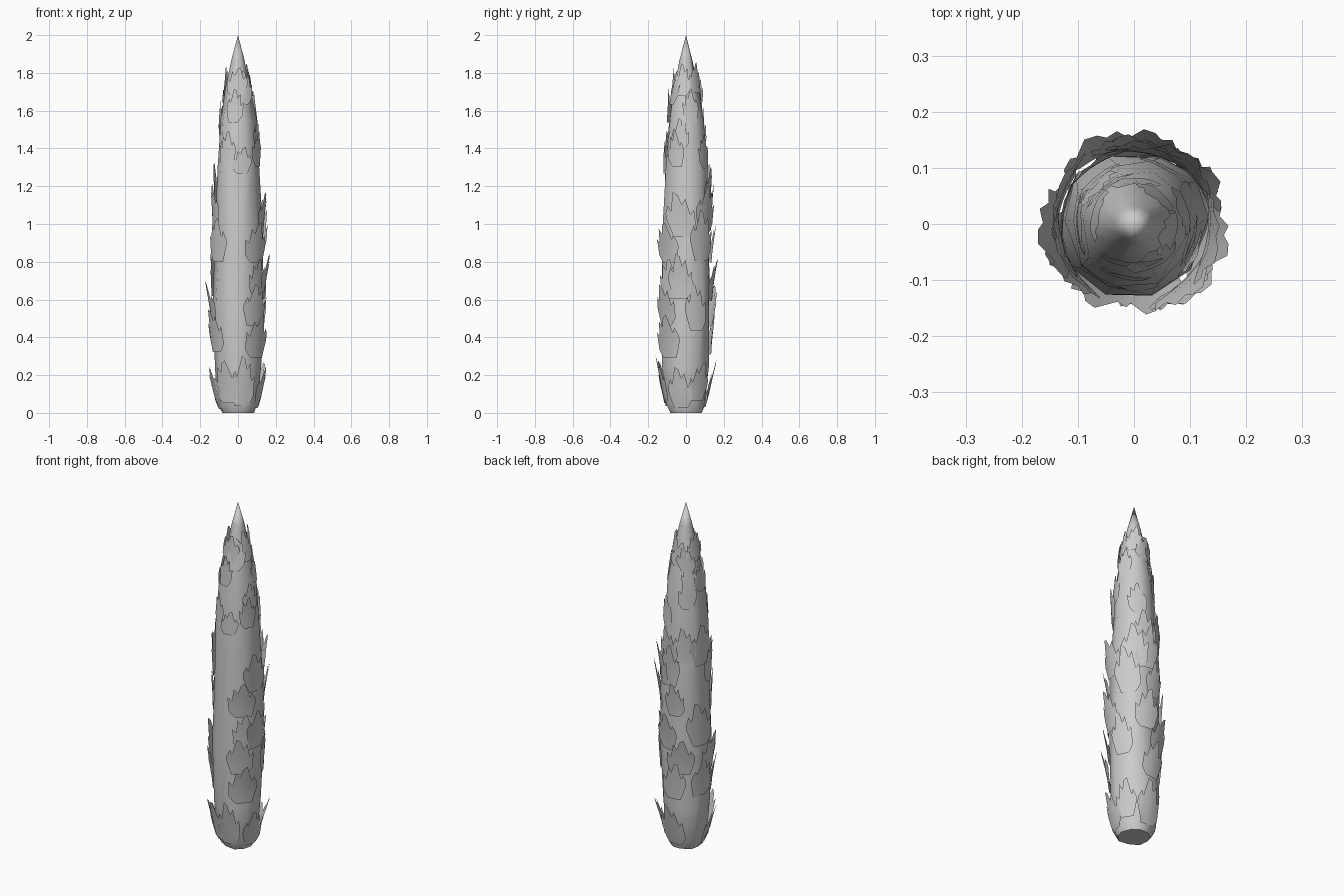
import bpy, math, random
from mathutils import Vector

random.seed(11)
cube = bpy.data.objects.get("Cube")
if cube:
    bpy.data.objects.remove(cube)

# One plain grey for the whole tree
grey = bpy.data.materials.new("pale grey")
grey.use_nodes = True
GREY = (0.6, 0.6, 0.6, 1)
grey.diffuse_color = GREY
grey.node_tree.nodes["Principled BSDF"].inputs["Base Color"].default_value = GREY

# Height and radius of the slim foliage column
PROFILE = [(0.0, 0.085), (0.05, 0.108), (0.25, 0.128), (0.6, 0.133), (0.95, 0.128),
           (1.3, 0.113), (1.55, 0.095), (1.72, 0.066), (1.87, 0.033), (2.0, 0.0)]
SIDES = 10


def radius(z):
    for (z0, r0), (z1, r1) in zip(PROFILE, PROFILE[1:]):
        if z <= z1:
            return r0 + (r1 - r0) * max(0, z - z0) / (z1 - z0)
    return 0.0


def make(name, verts, faces):
    mesh = bpy.data.meshes.new(name)
    mesh.from_pydata(verts, [], faces)
    mesh.materials.append(grey)
    mesh.update()
    ob = bpy.data.objects.new(name, mesh)
    bpy.context.collection.objects.link(ob)
    for p in mesh.polygons:
        p.use_smooth = len(p.vertices) < SIDES


# Foliage core: uneven rings closed by a tip and a flat base
verts, faces = [], []
for z, r in PROFILE[:-1]:
    for i in range(SIDES):
        a = math.tau * (i + random.uniform(-0.15, 0.15)) / SIDES
        rr = r * random.uniform(0.93, 1.07)
        verts.append((rr * math.cos(a), rr * math.sin(a), z))
tip = len(verts)
verts.append((0, 0, 2))
for k in range(len(PROFILE) - 1):
    for i in range(SIDES):
        a, b = k * SIDES + i, k * SIDES + (i + 1) % SIDES
        if k == len(PROFILE) - 2:
            faces.append((a, b, tip))
        else:
            faces.append((a, b, b + SIDES, a + SIDES))
faces.append(tuple(reversed(range(SIDES))))
make("foliage_core", verts, faces)

# Ragged leaf outline: across, lower edge, upper edge (fractions of the spray)
OUTLINE = [(-0.5, 0.4, 0.52), (-0.38, 0.15, 0.7), (-0.3, 0.0, 0.58), (-0.14, 0.0, 1.0),
           (0.02, 0.0, 0.93), (0.12, 0.0, 0.72), (0.26, 0.0, 0.85), (0.36, 0.06, 0.5),
           (0.5, 0.2, 0.6)]
ROWS = 3


def spray(name, angle, z, height, flare, width):
    """Jagged, nearly flat sheet rooted in the core, peeling outward and leaning."""
    flip = random.choice((-1, 1))
    lean = random.uniform(-0.25, 0.25)
    a = math.radians(angle)
    normal = Vector((math.cos(a), math.sin(a)))
    tangent = Vector((-normal.y, normal.x))
    vs, fs = [], []
    for u, low, high in OUTLINE:
        for j in range(ROWS + 1):
            t = low + (high - low) * j / ROWS
            h = z + t * height
            r = max(radius(h), 0.015)
            side = flip * u * width + lean * t * width
            # A gentle curl follows the core but lets the edges stand clear
            out = r + 0.004 + flare * t ** 1.4 - 0.35 * side * side / (r + 0.02)
            p = normal * out + tangent * side
            vs.append((p.x, p.y, h))
    n = ROWS + 1
    for c in range(len(OUTLINE) - 1):
        for j in range(ROWS):
            q = (c * n + j, (c + 1) * n + j, (c + 1) * n + j + 1, c * n + j + 1)
            fs.append(q if flip > 0 else q[::-1])
    make(name, vs, fs)


# Height of each tier followed by the directions its sprays face
TIERS = [(0.04, (-112, -15, 32, 92, -165, -80)),
         (0.3, (-42, 95, 158, -150)),
         (0.44, (-52, 25, 115, -168)),
         (0.6, (-35, 80, 162, -12)),
         (0.78, (-42, 38, 98, -145)),
         (0.95, (-8, 50, 82, -162)),
         (1.08, (75, 170, 122)),
         (1.28, (-118, -25, 65, -80)),
         (1.4, (-20, 130)),
         (1.52, (20, -105, 140, 185)),
         (1.62, (-70, 90, 130)),
         (1.69, (-95, -15, 45, 165))]
for k, (z, angles) in enumerate(TIERS):
    for i, angle in enumerate(angles):
        top = z > 1.25
        spray(f"leaf_spray_{k + 1}_{i + 1}", angle, z + random.uniform(-0.02, 0.03),
              random.uniform(0.14, 0.19) if top else random.uniform(0.2, 0.27),
              random.uniform(0.005, 0.025) if top else random.uniform(0.015, 0.045),
              random.uniform(0.08, 0.11) if top else random.uniform(0.11, 0.16))
